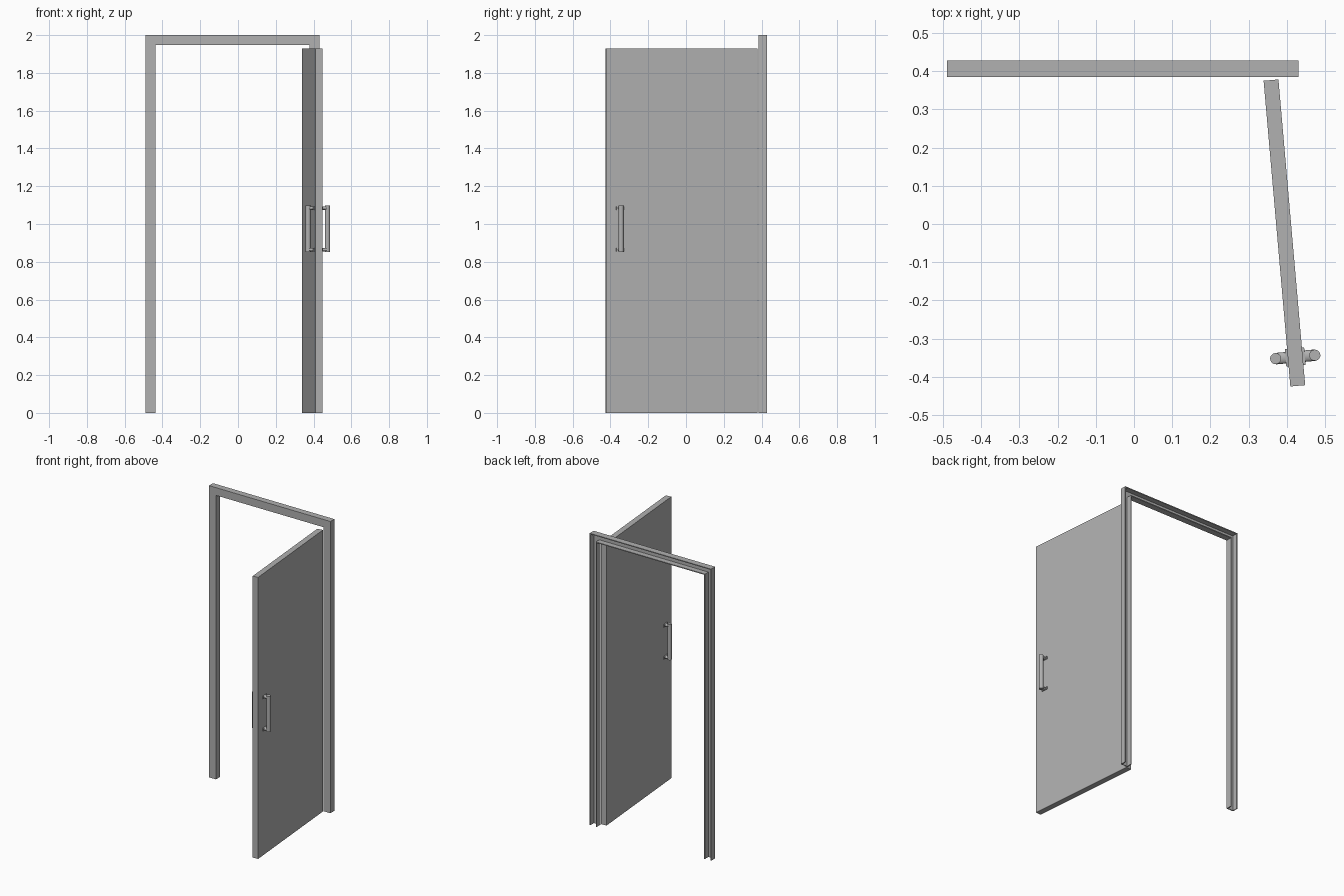
import bpy, bmesh, math
from mathutils import Matrix, Vector

if "Cube" in bpy.data.objects:
    bpy.data.objects.remove(bpy.data.objects["Cube"])

grey = bpy.data.materials.new("dark_grey")
grey.diffuse_color = (0.44, 0.44, 0.44, 1)
grey.use_nodes = True
grey.node_tree.nodes["Principled BSDF"].inputs["Base Color"].default_value = grey.diffuse_color


def make_object(name, bm, matrix=None):
    bmesh.ops.recalc_face_normals(bm, faces=bm.faces)
    mesh = bpy.data.meshes.new(name)
    bm.to_mesh(mesh)
    bm.free()
    mesh.materials.append(grey)
    obj = bpy.data.objects.new(name, mesh)
    bpy.context.collection.objects.link(obj)
    if matrix:
        obj.matrix_world = matrix
    return obj


def smooth(obj):
    bpy.ops.object.select_all(action='DESELECT')
    obj.select_set(True)
    bpy.context.view_layer.objects.active = obj
    bpy.ops.object.shade_smooth_by_angle(angle=math.radians(40))


def add_box(bm, size, centre):
    bmesh.ops.create_cube(bm, size=1, matrix=Matrix.Translation(centre) @ Matrix.Diagonal((*size, 1)))


def add_rod(bm, radius, a, b, flat=1.0, sides=24):
    # cylinder from a to b; flat squashes it in z
    a, b = Vector(a), Vector(b)
    d = b - a
    rot = d.to_track_quat('Z', 'Y').to_matrix().to_4x4()
    squash = Matrix.Diagonal((1, 1, flat, 1))
    bmesh.ops.create_cone(bm, cap_ends=True, segments=sides, radius1=radius, radius2=radius,
                          depth=d.length, matrix=Matrix.Translation((a + b) / 2) @ squash @ rot)


# Door frame: channel section, open at the back, swept with mitred corners
W, T, F, B = 0.053, 0.006, 0.385, 0.428
profile = [(0, B), (0, F), (W, F), (W, B), (W - T, B), (W - T, F + T), (T, F + T), (T, B)]
bm = bmesh.new()
x0, x1, top = -0.49, 0.431, 2.0
rings = []
for sx, sz in ((0, 0), (0, 1), (1, 1), (1, 0)):
    rings.append([bm.verts.new((x1 - d if sx else x0 + d, y, top - d if sz else 0))
                  for d, y in profile])
n = len(profile)
for r, s in zip(rings, rings[1:]):
    for i in range(n):
        j = (i + 1) % n
        bm.faces.new((r[i], r[j], s[j], s[i]))
bm.faces.new(rings[0])
bm.faces.new(rings[-1])
make_object("door_frame", bm)

# Open door leaf, local y runs along its width
L, TH, H = 0.804, 0.039, 1.93
swing = Matrix.Translation((0.394, -0.0235, 0)) @ Matrix.Rotation(math.radians(5), 4, 'Z')
bm = bmesh.new()
add_box(bm, (TH, L, H), (0, 0, H / 2))
make_object("door_leaf", bm, swing)

# Pull handles on both faces: grip, flattened arms and small mounting plates
hy, reach = -0.326, 0.0515
for side, label in ((-1, "inner"), (1, "outer")):
    bm = bmesh.new()
    add_rod(bm, 0.0145, (side * reach, hy, 0.853), (side * reach, hy, 1.097))
    for z in (0.864, 1.084):
        add_rod(bm, 0.015, (side * TH / 2, hy, z), (side * reach, hy, z), 0.6)
        add_box(bm, (0.008, 0.046, 0.018), (side * (TH / 2 + 0.002), hy, z))
    smooth(make_object(label + "_pull_handle", bm, swing))
